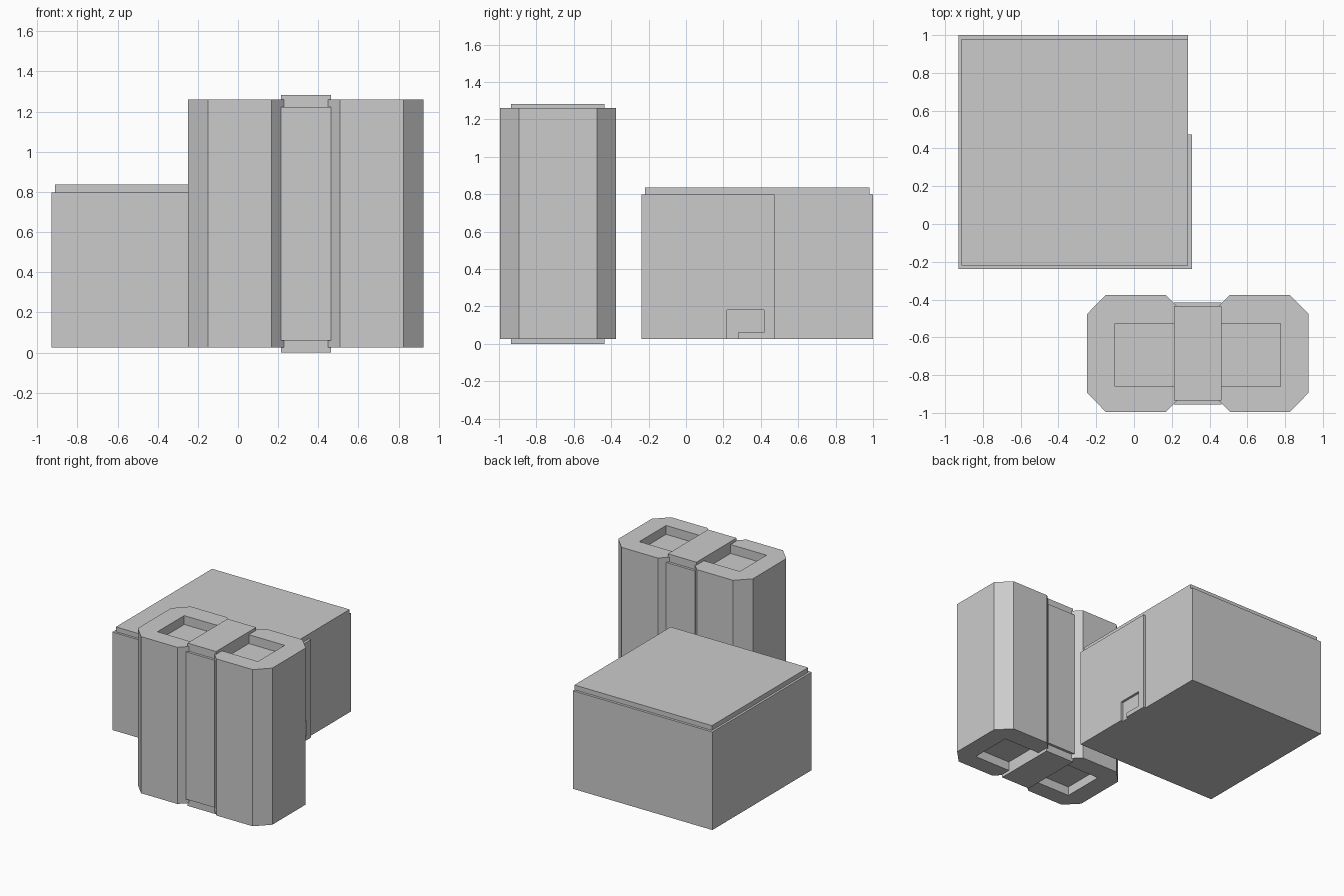
import bpy, bmesh
from mathutils import Vector

if "Cube" in bpy.data.objects:
    bpy.data.objects.remove(bpy.data.objects["Cube"])


def prism(name, pts, lo, hi, axis="z"):
    """Extrude a closed profile from lo to hi along z (pts = x,y) or x (pts = y,z)."""
    bm = bmesh.new()
    place = (lambda p: (p[0], p[1], lo)) if axis == "z" else (lambda p: (lo, p[0], p[1]))
    face = bm.faces.new([bm.verts.new(place(p)) for p in pts])
    new = bmesh.ops.extrude_face_region(bm, geom=[face])["geom"]
    step = Vector((0, 0, hi - lo)) if axis == "z" else Vector((hi - lo, 0, 0))
    bmesh.ops.translate(bm, vec=step, verts=[v for v in new if isinstance(v, bmesh.types.BMVert)])
    bmesh.ops.recalc_face_normals(bm, faces=bm.faces)
    mesh = bpy.data.meshes.new(name)
    bm.to_mesh(mesh)
    bm.free()
    obj = bpy.data.objects.new(name, mesh)
    bpy.context.collection.objects.link(obj)
    return obj


def box(name, x0, x1, y0, y1, z0, z1):
    return prism(name, [(x0, y0), (x1, y0), (x1, y1), (x0, y1)], z0, z1)


def cut(target, cutter):
    mod = target.modifiers.new("cut", "BOOLEAN")
    mod.operation = "DIFFERENCE"
    mod.solver = "EXACT"
    mod.object = cutter
    bpy.context.view_layer.objects.active = target
    bpy.ops.object.modifier_apply(modifier=mod.name)
    bpy.data.objects.remove(cutter)


# Tall canister: two chamfered lobes joined by a narrow waist
CX, CY = 0.338, -0.685
quarter = [(0.587, 0.208), (0.487, 0.31), (0.17, 0.31), (0.10, 0.24)]
half = quarter + [(-x, y) for x, y in reversed(quarter)]
outline = half + [(-x, -y) for x, y in half]
body = prism("canister_body", [(CX + x, CY + y) for x, y in outline], 0.025, 1.26)

# Square wells sunk into the top and bottom of each lobe
DEPTH = 0.07
for x0, x1 in ((-0.10, 0.24), (0.436, 0.776)):
    for z0, z1 in ((1.26 - DEPTH, 1.4), (-0.1, 0.025 + DEPTH)):
        cutter = box("well_cutter", x0, x1, -0.86, -0.527, z0, z1)
        cutter.hide_render = True
        cut(body, cutter)

# Strap column at the waist, with a cap across each end
SX0, SX1 = 0.213, 0.463
box("strap_column", SX0, SX1, CY - 0.27, CY + 0.27, 0.06, 1.222)
box("strap_cap_top", SX0, SX1, CY - 0.25, CY + 0.25, 1.18, 1.283)
box("strap_cap_bottom", SX0, SX1, CY - 0.25, CY + 0.25, 0.0, 0.103)

# Large case: base block with a lid stepped in on three sides
box("case_base", -0.93, 0.287, -0.237, 1.0, 0.025, 0.798)
box("case_lid", -0.912, 0.287, -0.219, 0.98, 0.798, 0.836)

# Raised side panel with an L-shaped notch at its lower edge
panel = [(-0.237, 0.025), (0.22, 0.025), (0.22, 0.18), (0.416, 0.18), (0.416, 0.06),
         (0.278, 0.06), (0.278, 0.025), (0.473, 0.025), (0.473, 0.798), (-0.237, 0.798)]
prism("case_side_panel", panel, 0.287, 0.306, axis="x")
